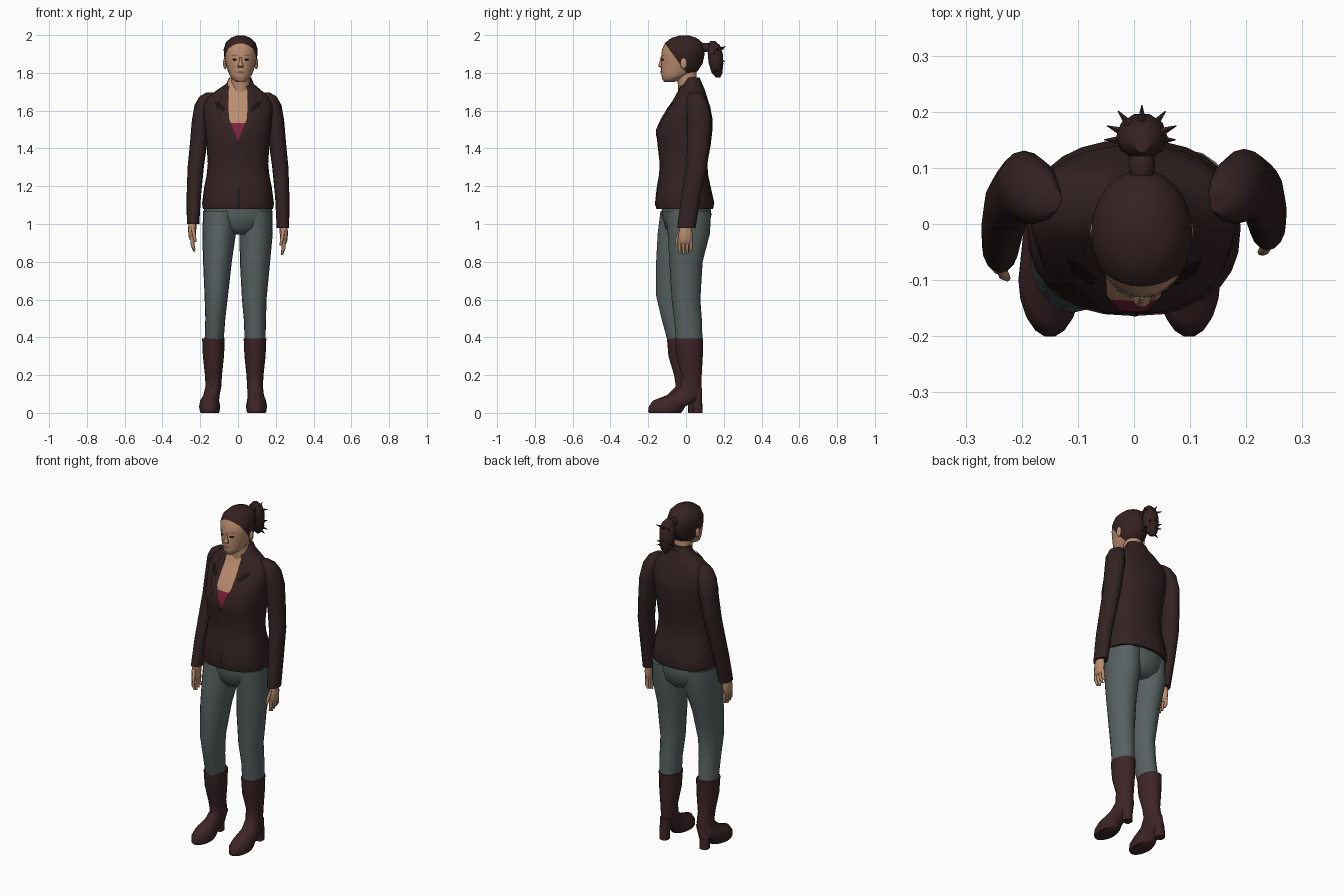
import bpy, bmesh, math, random
from mathutils import Vector
from mathutils.bvhtree import BVHTree

if "Cube" in bpy.data.objects:
    bpy.data.objects.remove(bpy.data.objects["Cube"])
random.seed(4)


def material(name, *rgb):
    m = bpy.data.materials.new(name)
    m.use_nodes = True
    m.diffuse_color = (*rgb, 1)
    m.node_tree.nodes["Principled BSDF"].inputs["Base Color"].default_value = (*rgb, 1)
    return m


JACKET = material("jacket brown", .034, .016, .016)
HAIR = material("hair brown", .036, .016, .015)
BOOT = material("boot leather", .048, .018, .02)
DENIM = material("grey denim", .095, .12, .12)
SKIN = material("skin", .5, .27, .16)
TOP = material("crimson top", .22, .015, .05)
SHADE = material("dark lining", .012, .006, .006)
LIPS = material("lips", .28, .1, .07)


def finish(name, bm, mats, angle=50):
    bmesh.ops.recalc_face_normals(bm, faces=bm.faces[:])
    me = bpy.data.meshes.new(name)
    bm.to_mesh(me)
    bm.free()
    ob = bpy.data.objects.new(name, me)
    bpy.context.collection.objects.link(ob)
    for m in mats:
        me.materials.append(m)
    bpy.ops.object.select_all(action='DESELECT')
    ob.select_set(True)
    bpy.context.view_layer.objects.active = ob
    bpy.ops.object.shade_smooth_by_angle(angle=math.radians(angle))
    return ob


def loft_mesh(rings, n=20, power=1.0):
    """Skin level rings given as (x, y, z, half width, half depth)."""
    bm = bmesh.new()
    loops = []
    for x, y, z, rx, ry in rings:
        loop = []
        for i in range(n):
            a = math.tau * i / n
            c, s = math.cos(a), math.sin(a)
            loop.append(bm.verts.new((x + rx * math.copysign(abs(c) ** power, c),
                                      y + ry * math.copysign(abs(s) ** power, s), z)))
        loops.append(loop)
    for a, b in zip(loops, loops[1:]):
        for i in range(n):
            j = (i + 1) % n
            bm.faces.new((a[i], a[j], b[j], b[i]))
    bm.faces.new(loops[0])
    bm.faces.new(loops[-1])
    return bm


def loft(name, rings, mat, n=20, power=1.0):
    return finish(name, loft_mesh(rings, n, power), [mat])


def cut(bm, point, normal):
    bmesh.ops.bisect_plane(bm, geom=bm.verts[:] + bm.edges[:] + bm.faces[:],
                           plane_co=point, plane_no=normal)


def blob(name, center, size, mat):
    bm = bmesh.new()
    bmesh.ops.create_uvsphere(bm, u_segments=12, v_segments=8, radius=1)
    bmesh.ops.scale(bm, vec=size, verts=bm.verts)
    bmesh.ops.translate(bm, vec=center, verts=bm.verts)
    return finish(name, bm, [mat])


def patch(name, base, rows, mat, lift=.004, cols=4):
    """Thin sheet laid on the front of base; rows are (z, x start, x end)."""
    tree = BVHTree.FromPolygons([v.co for v in base.data.vertices],
                                [p.vertices[:] for p in base.data.polygons])
    bm = bmesh.new()
    grid = []
    for z, xa, xb in rows:
        line = []
        for i in range(cols + 1):
            x = xa + (xb - xa) * i / cols
            hit = tree.ray_cast(Vector((x, -1, z)), Vector((0, 1, 0)))[0]
            line.append(bm.verts.new((x, (hit.y if hit else 0) - lift, z)))
        grid.append(line)
    for a, b in zip(grid, grid[1:]):
        for i in range(cols):
            bm.faces.new((a[i], a[i + 1], b[i + 1], b[i]))
    return finish(name, bm, [mat])


# Jacket body with the open neckline cut into its front
bm = loft_mesh([(0, -.007, 1.08, .186, .15), (0, -.007, 1.11, .19, .157),
                (0, -.012, 1.2, .178, .142), (0, -.013, 1.26, .166, .13),
                (0, -.013, 1.32, .16, .126), (0, -.01, 1.42, .166, .141),
                (0, -.009, 1.49, .174, .148), (0, .007, 1.56, .18, .133),
                (0, .02, 1.62, .186, .108), (.002, .03, 1.67, .165, .082),
                (.005, .032, 1.71, .115, .068), (.01, .032, 1.74, .075, .055),
                (.012, .034, 1.775, .058, .038)], n=28, power=.85)
V_LOW, V_HALF, V_SLOPE = 1.44, .052, 2.3
for s in (-1, 1):
    cut(bm, (s * V_HALF, 0, 0), (1, 0, 0))
    cut(bm, (0, 0, V_LOW), (s * V_SLOPE, 0, -1))
cut(bm, (0, 0, 1.535), (0, 0, 1))
for f in bm.faces:
    c = f.calc_center_median()
    if c.y < .01 and abs(c.x) < V_HALF and c.z > V_LOW + V_SLOPE * abs(c.x):
        f.material_index = 1 if c.z > 1.535 else 2
jacket = finish("jacket", bm, [JACKET, SKIN, TOP])

# Lapels, notches and front closure
for s, side in ((1, "left"), (-1, "right")):
    patch(side + "_lapel", jacket,
          [(1.43, 0, s * .012), (1.5, s * .025, s * .06), (1.56, s * .048, s * .095),
           (1.62, s * .05, s * .115), (1.65, s * .05, s * .09), (1.7, s * .05, s * .085),
           (1.73, s * .045, s * .068)], JACKET, .008)
    patch(side + "_lapel_notch", jacket,
          [(1.595, s * .075, s * .08), (1.615, s * .065, s * .108), (1.645, s * .1, s * .122)],
          SHADE, .012)
patch("front_edge", jacket, [(1.085, -.004, .012), (1.14, -.002, .006), (1.2, .004, .008)], SHADE)

# Sleeves and hands, the right arm swung a little forward
for s, side in ((1, "left"), (-1, "right")):
    def swing(z):
        return 0 if s > 0 else -.065 * max(0, 1.6 - z)

    def arm(x, y, z, rx, ry):
        return (s * x, y + swing(z), z + (.02 if s < 0 and z < 1.1 else 0), rx, ry)

    loft(side + "_sleeve", [arm(*r) for r in (
        (.15, .045, 1.695, .02, .025), (.166, .05, 1.675, .038, .045),
        (.182, .06, 1.63, .048, .06), (.196, .07, 1.55, .048, .064),
        (.212, .065, 1.4, .045, .058), (.224, .055, 1.3, .043, .055),
        (.234, .027, 1.15, .038, .051), (.238, .002, .98, .033, .049))], JACKET, 16)
    loft(side + "_palm", [arm(*r) for r in (
        (.24, 0, 1.0, .02, .028), (.243, -.003, .95, .022, .037),
        (.243, -.005, .905, .017, .038), (.241, -.005, .895, .012, .034))], SKIN, 12)
    for i in range(4):
        y = -.034 + i * .02
        tip = .835 + .008 * abs(i - 1)
        loft(f"{side}_finger_{i + 1}", [arm(*r) for r in (
            (.242, y, .91, .011, .01), (.241, y, .87, .01, .009),
            (.232, y + .003, tip, .006, .006))], SKIN, 8)
    loft(side + "_thumb", [arm(*r) for r in (
        (.24, -.03, .965, .01, .012), (.232, -.046, .92, .01, .01),
        (.226, -.05, .885, .006, .006))], SKIN, 8)

# Trousers
loft("trouser_seat", [(0, .005, .945, .06, .085), (0, .005, .98, .15, .115),
                      (0, .003, 1.05, .184, .132), (0, 0, 1.12, .175, .125)], DENIM, 24)
loft("left_trouser_leg", [(.095, .012, 1.07, .088, .12), (.096, .015, .95, .088, .112),
                          (.09, .0, .8, .08, .088), (.086, .0, .6, .065, .076),
                          (.09, .012, .48, .058, .073), (.09, .017, .37, .055, .07)], DENIM)
loft("right_trouser_leg", [(-.096, -.01, 1.07, .088, .125), (-.1, -.02, .95, .089, .13),
                           (-.109, -.052, .8, .076, .106), (-.115, -.072, .62, .062, .086),
                           (-.12, -.055, .5, .053, .075), (-.127, -.03, .37, .05, .065)], DENIM)

# Boots: shaft flowing into the foot, with a separate block heel
for s, side, leg, foot, back in ((1, "left", .09, .098, 0), (-1, "right", .13, .15, -.04)):
    loft(side + "_boot", [
        (s * leg, .015 + back, .395, .06, .077), (s * leg, .018 + back, .3, .056, .072),
        (s * leg, .03 + back, .2, .045, .054), (s * leg, .026 + back * .6, .14, .042, .057),
        (s * (leg + foot) / 2, .0 + back * .4, .095, .043, .083),
        (s * foot, -.055, .065, .05, .122), (s * foot, -.1, .035, .056, .098),
        (s * foot, -.11, .008, .052, .092), (s * foot, -.112, 0, .048, .086)], BOOT, 18)
    loft(side + "_boot_heel", [
        (s * foot, .062 + back * .6, 0, .026, .026), (s * foot, .06 + back * .6, .05, .027, .026),
        (s * leg, .05 + back * .6, .13, .034, .036)], BOOT, 12, .7)

# Neck and head, the hairline cut as a slanted plane
HX = .014
loft("neck", [(HX, .015, 1.67, .058, .055), (HX, .008, 1.73, .05, .05),
              (HX, .0, 1.83, .05, .055)], SKIN, 16)
bm = loft_mesh([(HX, -.088, 1.752, .022, .028), (HX, -.075, 1.765, .042, .05),
                (HX, -.055, 1.785, .057, .075), (HX, -.035, 1.81, .068, .097),
                (HX, -.022, 1.85, .08, .11), (HX, -.017, 1.89, .088, .114),
                (HX, -.015, 1.925, .09, .112), (HX, -.012, 1.96, .079, .098),
                (HX, -.01, 1.985, .053, .067), (HX, -.008, 1.998, .02, .026)], n=24)
hairline, slope = Vector((0, -.1, 1.94)), Vector((0, .165, .12))
cut(bm, hairline, slope)
cut(bm, (0, 0, 1.79), (0, 0, 1))
for f in bm.faces:
    c = f.calc_center_median()
    f.material_index = int((c - hairline).dot(slope) > 0 and c.z > 1.79)
head = finish("head", bm, [SKIN, HAIR])

# Face
loft("nose", [(HX, -.126, 1.828, .014, .01), (HX, -.132, 1.836, .016, .017),
              (HX, -.128, 1.855, .009, .014), (HX, -.124, 1.885, .006, .01)], SKIN, 10)
patch("mouth", head, [(1.796, HX - .012, HX + .012), (1.803, HX - .024, HX + .024),
                      (1.81, HX - .01, HX + .01)], LIPS)
for s, side in ((1, "left"), (-1, "right")):
    inner, outer = HX + s * .018, HX + s * .046
    mid = (inner + outer) / 2
    patch(side + "_eye", head, [(1.864, mid - .006, mid + .006), (1.87, inner, outer),
                                (1.876, mid - .008, mid + .008)], SHADE, .003)
    patch(side + "_eyebrow", head, [(1.89, inner, outer + s * .004), (1.896, inner, outer)], LIPS, .003)
    blob(side + "_ear", (HX + s * .083, -.012, 1.85), (.01, .018, .03), SKIN)

# Ponytail with loose spiky ends
blob("ponytail_tie", (HX, .105, 1.935), (.024, .04, .024), HAIR)
loft("ponytail", [(HX, .17, 1.775, .012, .012), (HX, .165, 1.8, .034, .03),
                  (HX, .158, 1.85, .044, .04), (HX, .155, 1.9, .046, .042),
                  (HX, .148, 1.945, .036, .034), (HX, .142, 1.968, .014, .015)], HAIR, 10)
bm = bmesh.new()
for i in range(14):
    a = math.pi * (i % 7) / 6
    out = Vector((math.cos(a), math.sin(a) * .7, random.uniform(-.8, .4))).normalized()
    start = Vector((HX, .15, random.uniform(1.81, 1.94)))
    turn = out.to_track_quat('Z', 'Y').to_matrix().to_4x4()
    turn.translation = start + out * .04
    bmesh.ops.create_cone(bm, segments=5, radius1=.014, radius2=.001, depth=.055, matrix=turn)
finish("ponytail_spikes", bm, [HAIR], 30)
